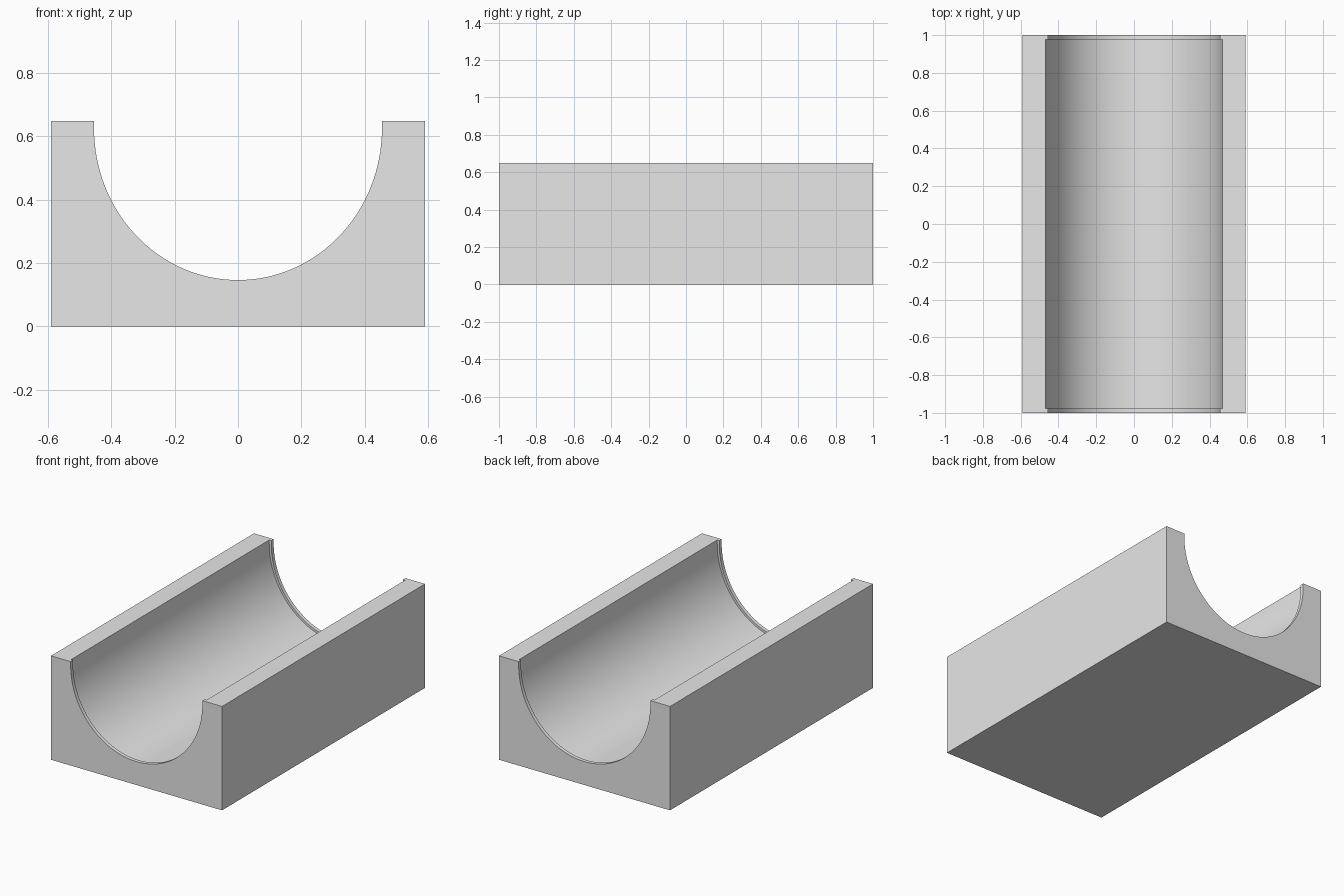
import bpy, bmesh, math

cube = bpy.data.objects.get("Cube")
if cube:
    bpy.data.objects.remove(cube, do_unlink=True)

HALF_W, HALF_L, HEIGHT = 0.59, 1.0, 0.648
LIP_Y = 0.977          # where the end lips meet the deeper trough
ARC_Z = 0.625          # height at which the curved wall turns vertical
STEPS = 64

grey = bpy.data.materials.new("light grey")
grey.use_nodes = True
grey.diffuse_color = (0.8, 0.8, 0.8, 1)
grey.node_tree.nodes["Principled BSDF"].inputs["Base Color"].default_value = (0.8, 0.8, 0.8, 1)

bm = bmesh.new()


def trough_ring(y, grow):
    """Channel cross-section from left rim to right rim."""
    a, b = 0.4545 + grow, 0.479 + grow
    pts = [(-a, HEIGHT)]
    for i in range(STEPS + 1):
        t = math.pi * i / STEPS
        pts.append((-a * math.cos(t), ARC_Z - b * math.sin(t)))
    pts.append((a, HEIGHT))
    return [bm.verts.new((x, y, z)) for x, z in pts]


# Channel: narrow lip, deep trough, narrow lip
LIP, DEEP = 0.0, 0.014
rings = [trough_ring(y, g) for y, g in (
    (-HALF_L, LIP), (-LIP_Y, LIP), (-LIP_Y, DEEP),
    (LIP_Y, DEEP), (LIP_Y, LIP), (HALF_L, LIP))]
for r0, r1 in zip(rings, rings[1:]):
    for i in range(len(r0) - 1):
        bm.faces.new((r0[i], r0[i + 1], r1[i + 1], r1[i]))

# Outer block corners, keyed by side, end and level
corner = {(sx, sy, z): bm.verts.new((sx * HALF_W, sy * HALF_L, z))
          for sx in (-1, 1) for sy in (-1, 1) for z in (0, HEIGHT)}

# Side walls and top rims
for sx, end in ((-1, 0), (1, -1)):
    bm.faces.new([corner[sx, sy, z] for sy, z in
                  ((-1, 0), (1, 0), (1, HEIGHT), (-1, HEIGHT))])
    bm.faces.new([corner[sx, 1, HEIGHT], corner[sx, -1, HEIGHT]] + [r[end] for r in rings])

# End faces and underside
for sy, ring in ((-1, rings[0]), (1, rings[-1])):
    bm.faces.new(ring + [corner[1, sy, HEIGHT], corner[1, sy, 0],
                         corner[-1, sy, 0], corner[-1, sy, HEIGHT]])
bm.faces.new([corner[sx, sy, 0] for sx, sy in ((-1, -1), (-1, 1), (1, 1), (1, -1))])

bmesh.ops.recalc_face_normals(bm, faces=bm.faces[:])
mesh = bpy.data.meshes.new("trough_block")
bm.to_mesh(mesh)
bm.free()
mesh.materials.append(grey)

block = bpy.data.objects.new("trough_block", mesh)
bpy.context.collection.objects.link(block)
bpy.context.view_layer.objects.active = block
block.select_set(True)
bpy.ops.object.shade_smooth_by_angle(angle=math.radians(30))
